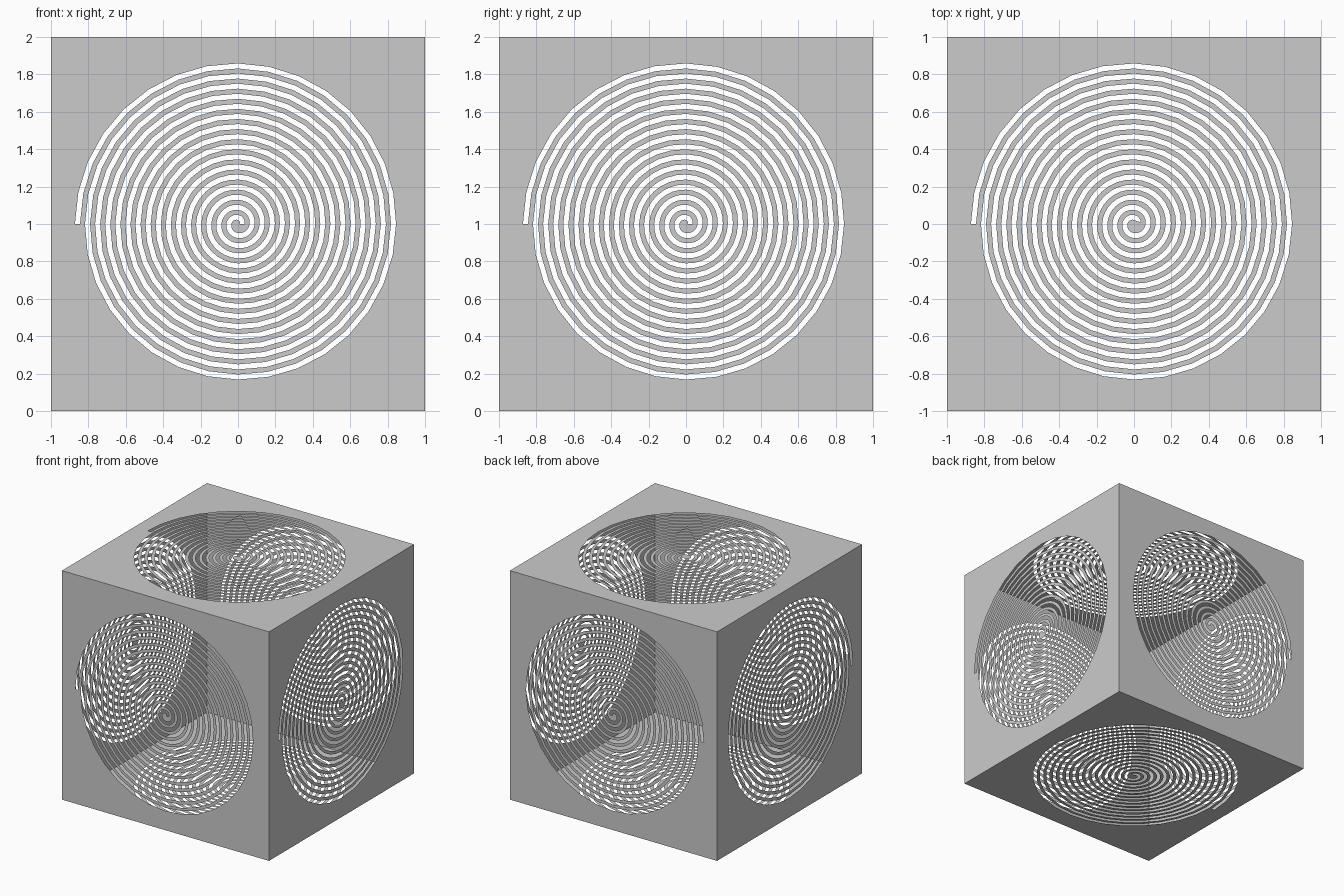
import bpy, bmesh, math
from mathutils import Vector

if "Cube" in bpy.data.objects:
    bpy.data.objects.remove(bpy.data.objects["Cube"])

SEG = 32                 # segments per turn
STEPS = SEG * 31 // 2    # 15.5 turns, ending at the -u side
PITCH = 0.054
R0 = 0.0215              # slot centre radius at the start
HALF = 0.0135            # half the slot width


def polar(i, offset):
    a = math.tau * i / SEG
    r = R0 + PITCH * i / SEG + offset
    return (r * math.cos(a), r * math.sin(a))


def on_square(i):
    a = math.tau * i / SEG
    c, s = math.cos(a), math.sin(a)
    m = max(abs(c), abs(s))
    return (c / m, s / m)


def spiral_panel(name, origin, u, v, flip):
    """Flat square panel, pierced by a spiral slot."""
    origin, u, v = Vector(origin), Vector(u), Vector(v)
    bm = bmesh.new()

    def vert(p):
        return bm.verts.new(origin + u * p[0] + v * p[1])

    inner = [vert(polar(i, -HALF)) for i in range(STEPS + 1)]
    outer = [vert(polar(i, HALF)) for i in range(STEPS + 1)]
    rim = {i: vert(on_square(i)) for i in range(STEPS - SEG, STEPS)}
    rim[STEPS] = rim[STEPS - SEG]

    # centre island, wound around the slot's start
    bm.faces.new(inner[:SEG + 1] + [outer[0]])
    # spiral strip between neighbouring turns of the slot
    for i in range(STEPS - SEG):
        bm.faces.new((outer[i], inner[i + SEG], inner[i + SEG + 1], outer[i + 1]))
    # frame from the outermost turn to the square border
    for i in range(STEPS - SEG, STEPS):
        bm.faces.new((outer[i], rim[i], rim[i + 1], outer[i + 1]))

    bmesh.ops.triangulate(bm, faces=[f for f in bm.faces if len(f.verts) > 4])
    want = u.cross(v) * (-1 if flip else 1)
    for f in bm.faces:
        f.normal_update()
        if f.normal.dot(want) < 0:
            f.normal_flip()
    mesh = bpy.data.meshes.new(name)
    bm.to_mesh(mesh)
    bm.free()
    bpy.context.collection.objects.link(bpy.data.objects.new(name, mesh))


X, Y, Z = (1, 0, 0), (0, 1, 0), (0, 0, 1)
# opposite panels share the same projected spiral, so the slots line up
spiral_panel("front_panel", (0, -1, 1), X, Z, False)
spiral_panel("back_panel", (0, 1, 1), X, Z, True)
spiral_panel("right_panel", (1, 0, 1), Y, Z, False)
spiral_panel("left_panel", (-1, 0, 1), Y, Z, True)
spiral_panel("top_panel", (0, 0, 2), X, Y, False)
spiral_panel("bottom_panel", (0, 0, 0), X, Y, True)
